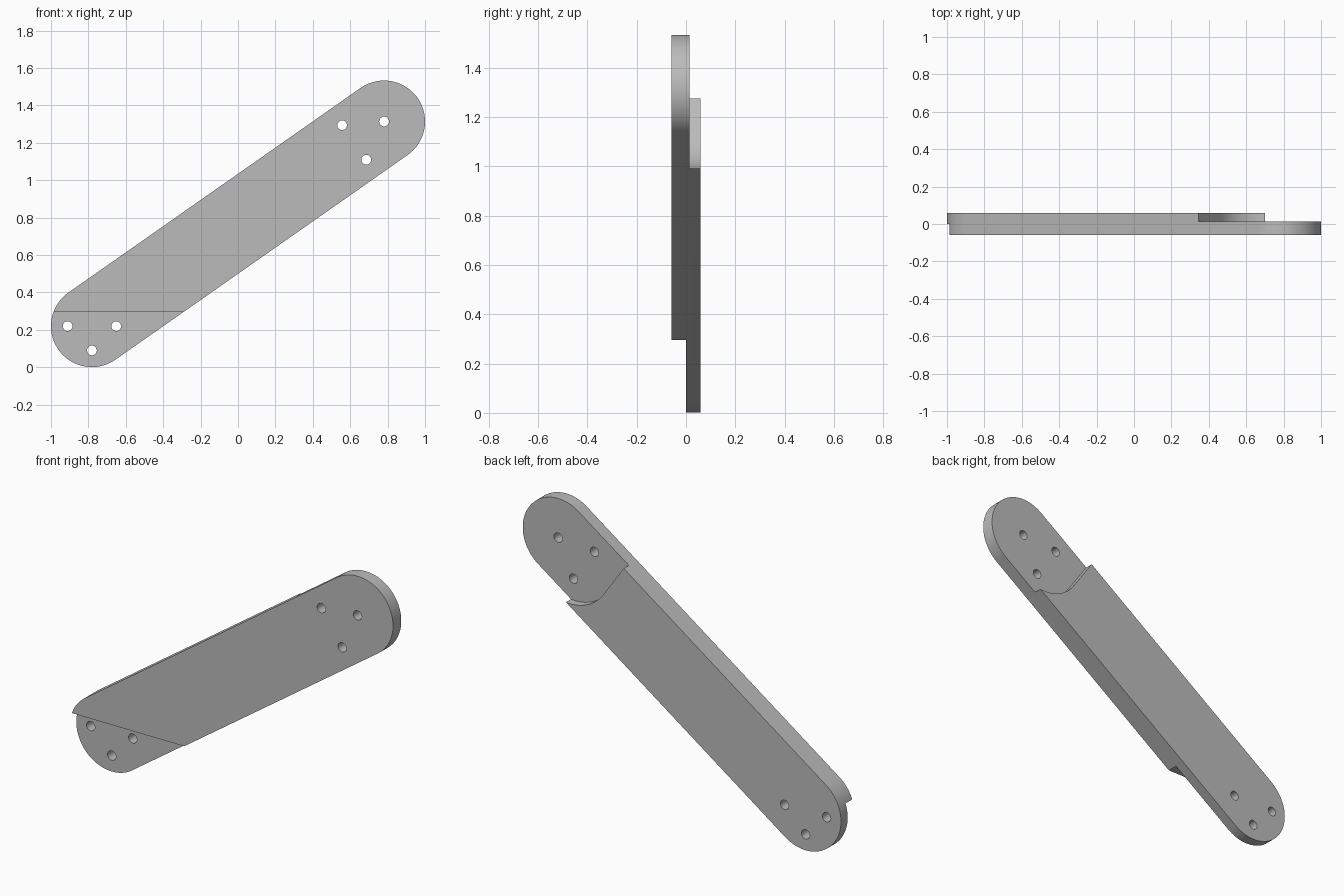
import bpy, bmesh, math
from mathutils import Vector

cube = bpy.data.objects.get("Cube")
if cube:
    bpy.data.objects.remove(cube, do_unlink=True)

R = 0.219                                   # half width of the arm
LOW, HIGH = Vector((-0.781, 0.22)), Vector((0.781, 1.314))
ALONG = (HIGH - LOW).normalized()
ACROSS = Vector((-ALONG.y, ALONG.x))
TILT = math.atan2(ALONG.y, ALONG.x)
HALF = 0.059                                # half thickness
PIVOT = HIGH - ALONG * 0.13                 # centre of the upper hole circle

grey = bpy.data.materials.new("plain grey")
grey.use_nodes = True
grey.diffuse_color = (0.5, 0.5, 0.5, 1)
grey.node_tree.nodes["Principled BSDF"].inputs["Base Color"].default_value = (0.5, 0.5, 0.5, 1)


def arc(centre, radius, start, sweep, steps):
    """Points on a circle in the x-z plane, counter-clockwise."""
    angles = [start + sweep * i / steps for i in range(steps + 1)]
    return [centre + radius * Vector((math.cos(a), math.sin(a))) for a in angles]


def prism(name, outline, y0, y1):
    """Extrude an x-z outline from y0 to y1."""
    bm = bmesh.new()
    face = bm.faces.new([bm.verts.new((p.x, y0, p.y)) for p in outline])
    made = bmesh.ops.extrude_face_region(bm, geom=[face])["geom"]
    moved = [v for v in made if isinstance(v, bmesh.types.BMVert)]
    bmesh.ops.translate(bm, verts=moved, vec=(0, y1 - y0, 0))
    bmesh.ops.recalc_face_normals(bm, faces=bm.faces)
    mesh = bpy.data.meshes.new(name)
    bm.to_mesh(mesh)
    bm.free()
    mesh.materials.append(grey)
    obj = bpy.data.objects.new(name, mesh)
    bpy.context.collection.objects.link(obj)
    return obj


# Arm with two round ends
arm = prism("link_arm",
            arc(LOW, R, TILT + math.pi / 2, math.pi, 48)
            + arc(HIGH, R, TILT - math.pi / 2, math.pi, 48), -HALF, HALF)

# Level step on the front of the lower end
step = [Vector(p) for p in ((-2, -1), (2, -1), (2, 0.295), (-2, 0.295))]
cutters = [prism("front_step_cutter", step, -1, 0)]

# Recess on the back of the upper end: straight shoulder running into an arc
recess = arc(PIVOT, 0.25, TILT + math.pi, math.pi / 2, 32)
recess += [PIVOT - ACROSS * 0.6, PIVOT + ALONG - ACROSS * 0.6,
           PIVOT + ALONG + ACROSS * 0.6, recess[0] + ACROSS * 0.6]
cutters.append(prism("back_recess_cutter", recess, 0.014, 1))

# Three bolt holes at each end
third = 2 * math.pi / 3
spots = [(PIVOT, TILT + third * i) for i in range(3)]
spots += [(LOW, -math.pi / 2 * i) for i in range(3)]
for centre, angle in spots:
    hole = centre + 0.13 * Vector((math.cos(angle), math.sin(angle)))
    ring = arc(hole, 0.026, 0, 2 * math.pi, 32)[:-1]
    cutters.append(prism("bolt_hole_cutter", ring, -1, 1))

# Cut everything, then drop the cutters
for cutter in cutters:
    cutter.hide_render = True
    cut = arm.modifiers.new("cut", "BOOLEAN")
    cut.operation = "DIFFERENCE"
    cut.solver = "EXACT"
    cut.object = cutter
bpy.context.view_layer.update()
graph = bpy.context.evaluated_depsgraph_get()
result = bpy.data.meshes.new_from_object(arm.evaluated_get(graph))
arm.modifiers.clear()
arm.data = result
for cutter in cutters:
    bpy.data.objects.remove(cutter, do_unlink=True)

bpy.ops.object.select_all(action="DESELECT")
arm.select_set(True)
bpy.context.view_layer.objects.active = arm
bpy.ops.object.shade_smooth_by_angle(angle=math.radians(30))
